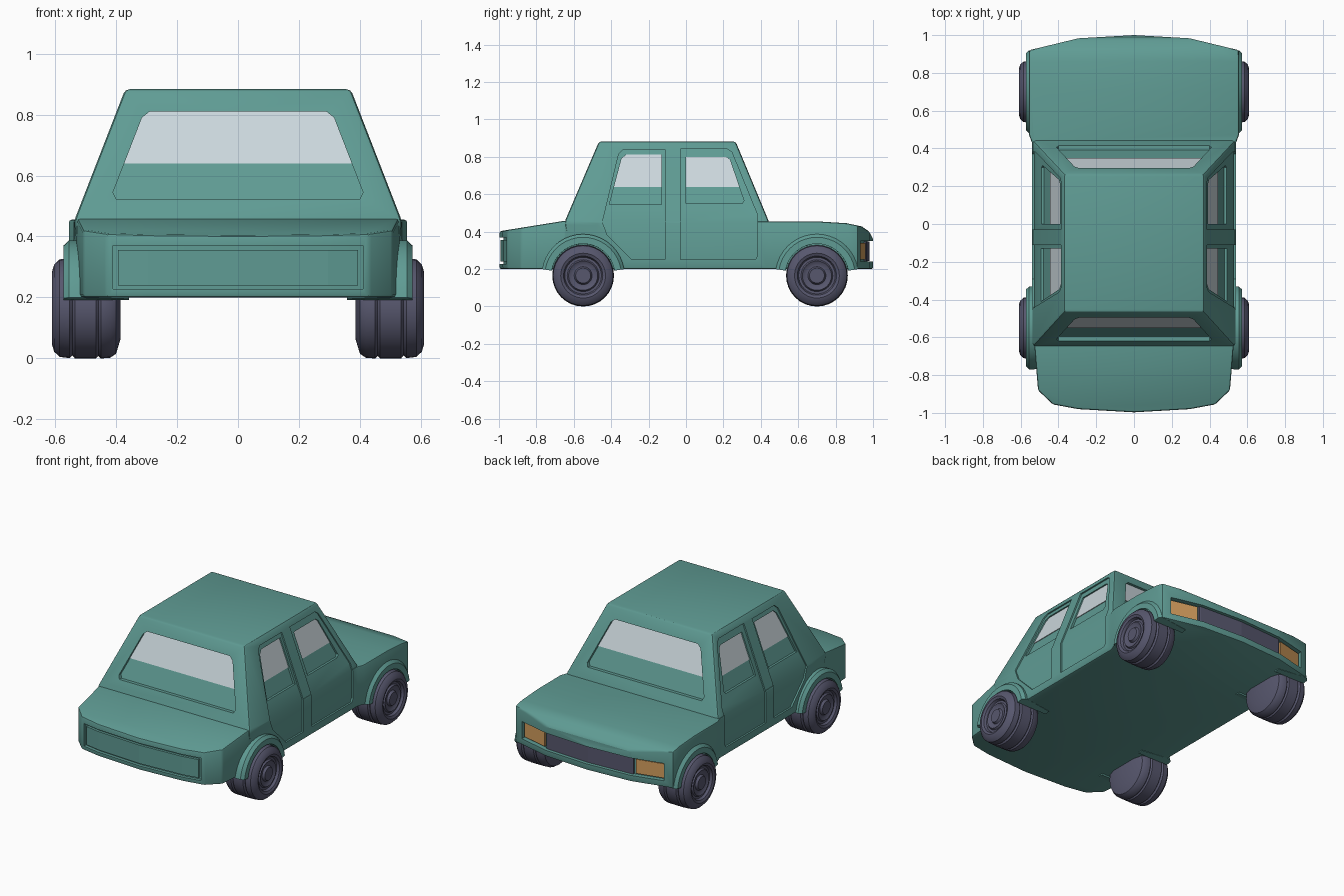
import bpy, bmesh, math
from mathutils import Vector

if "Cube" in bpy.data.objects:
    bpy.data.objects.remove(bpy.data.objects["Cube"])


def material(name, col):
    m = bpy.data.materials.new(name)
    m.diffuse_color = (*col, 1)
    m.use_nodes = True
    m.node_tree.nodes["Principled BSDF"].inputs["Base Color"].default_value = m.diffuse_color
    return m


GREEN = material("teal paint", (0.115, 0.33, 0.295))
DARK = material("dark rubber", (0.095, 0.095, 0.155))
GLASS = material("pale glass", (0.60, 0.68, 0.72))
AMBER = material("amber lamp", (0.65, 0.34, 0.11))


def finish(bm, name, mat):
    bmesh.ops.recalc_face_normals(bm, faces=bm.faces[:])
    me = bpy.data.meshes.new(name)
    bm.to_mesh(me)
    bm.free()
    ob = bpy.data.objects.new(name, me)
    bpy.context.collection.objects.link(ob)
    me.materials.append(mat)
    return ob


def activate(ob):
    bpy.ops.object.select_all(action='DESELECT')
    ob.select_set(True)
    bpy.context.view_layer.objects.active = ob


def smooth(ob, deg=30):
    activate(ob)
    bpy.ops.object.shade_smooth_by_angle(angle=math.radians(deg))


def boolean(ob, other, op):
    m = ob.modifiers.new("cut", 'BOOLEAN')
    m.operation, m.solver, m.object = op, 'EXACT', other
    activate(ob)
    bpy.ops.object.modifier_apply(modifier=m.name)
    bpy.data.objects.remove(other)


def bevel(ob, width):
    m = ob.modifiers.new("bevel", 'BEVEL')
    m.width, m.segments, m.limit_method = width, 2, 'ANGLE'
    m.angle_limit = math.radians(28)
    activate(ob)
    bpy.ops.object.modifier_apply(modifier=m.name)


def loft(rings, name, mat):
    """Closed skin through rings of equal length, with end caps."""
    bm = bmesh.new()
    vs = [[bm.verts.new(p) for p in r] for r in rings]
    for a, b in zip(vs, vs[1:]):
        n = len(a)
        for i in range(n):
            bm.faces.new((a[i], a[(i + 1) % n], b[(i + 1) % n], b[i]))
    bm.faces.new(vs[0])
    bm.faces.new(vs[-1])
    return finish(bm, name, mat)


def interp(t, pts):
    for (a, fa), (b, fb) in zip(pts, pts[1:]):
        if t <= b:
            return fa + (fb - fa) * (t - a) / (b - a)
    return pts[-1][1]


def prism(name, outline, axis, sign, surf, a, b, mat=GREEN, zmin=None):
    """Outline (u, z) wrapped on a body surface, between offsets a and b."""
    bm = bmesh.new()
    bm.faces.new([bm.verts.new((u, 0, z)) for u, z in outline])
    cuts = [((0, 0, 0.45), (0, 0, 1))]
    if axis == 'y':
        cuts += [((u, 0, 0), (1, 0, 0)) for u in (-0.295, 0, 0.295)]
    for co, no in cuts:
        bmesh.ops.bisect_plane(bm, geom=bm.verts[:] + bm.edges[:] + bm.faces[:], plane_co=co, plane_no=no)
    if zmin:
        bmesh.ops.bisect_plane(bm, geom=bm.verts[:] + bm.edges[:] + bm.faces[:],
                               plane_co=(0, 0, zmin), plane_no=(0, 0, 1), clear_inner=True)
    faces, old = bm.faces[:], bm.verts[:]
    rim = [e.verts[:] for e in bm.edges if len(e.link_faces) == 1]
    new = {v: bm.verts.new(v.co) for v in old}
    for f in faces:
        bm.faces.new([new[v] for v in reversed(f.verts[:])])
    for p, q in rim:
        bm.faces.new((p, q, new[q], new[p]))
    for v in old:
        u, z = v.co.x, v.co.z
        for w, d in ((v, a), (new[v], b)):
            s = sign * (surf(u, z) + d)
            w.co = (s, u, z) if axis == 'x' else (u, s, z)
    return finish(bm, name, mat)


# lower body: side profile intersected with the plan outline
profile = [(-1.1, 0.2), (-1.1, 0.39), (-1.0, 0.402), (-0.65, 0.458), (0.7, 0.455), (0.86, 0.445),
           (0.94, 0.428), (0.98, 0.40), (1.0, 0.36), (1.02, 0.2)]
plan = [(0, -0.997), (0.295, -0.98), (0.43, -0.955), (0.508, -0.88), (0.527, -0.65), (0.54, -0.4),
        (0.54, 0.43), (0.555, 0.47), (0.555, 0.92), (0.295, 0.983), (0, 1.0)]
full = plan + [(-x, y) for x, y in plan[-2:0:-1]]
body = loft([[(s, y, z) for y, z in profile] for s in (-0.7, 0.7)], "car_body", GREEN)
boolean(body, loft([[(x, y, h) for x, y in full] for h in (0, 0.7)], "plan", GREEN), 'INTERSECT')
bevel(body, 0.012)

# cabin
cabin = loft([[(sx * x, y, z) for sx, y in ((-1, y0), (1, y0), (1, y1), (-1, y1))]
              for x, y0, y1, z in ((0.52, -0.62, 0.42, 0.3), (0.538, -0.65, 0.445, 0.45),
                                   (0.37, -0.465, 0.265, 0.883))], "cabin", GREEN)
bevel(cabin, 0.014)
boolean(body, cabin, 'UNION')


def side(u, z):
    return 0.539 - 0.169 * max(0, z - 0.45) / 0.433


def tail_glass(u, z):
    return 0.65 - 0.185 * (z - 0.45) / 0.433


def nose_glass(u, z):
    return 0.445 - 0.18 * (z - 0.45) / 0.433


def tail(u, z):
    return interp(abs(u), [(0, 0.997), (0.295, 0.98), (0.43, 0.955)])


def nose(u, z):
    return interp(abs(u), [(0, 1.0), (0.295, 0.983), (0.555, 0.92)])


def box(u0, u1, z0, z1):
    return [(u0, z0), (u1, z0), (u1, z1), (u0, z1)]


def recess(outline, axis, sign, surf, depth):
    boolean(body, prism("cutter", outline, axis, sign, surf, 0.04, -depth), 'DIFFERENCE')


def window(name, outline, axis, sign, surf, depth):
    recess(outline, axis, sign, surf, depth)
    prism(name, outline, axis, sign, surf, 0.005 - depth, -depth - 0.002, GLASS, 0.64)


# doors and side windows
doors = {
    "front": ([(-0.03, 0.25), (0.37, 0.25), (0.382, 0.27), (0.382, 0.49), (0.245, 0.825), (0.22, 0.842), (-0.03, 0.842)],
              [(0.0, 0.55), (0.30, 0.55), (0.31, 0.565), (0.235, 0.785), (0.215, 0.80), (0.0, 0.80)]),
    "rear": ([(-0.112, 0.25), (-0.29, 0.25), (-0.42, 0.38), (-0.447, 0.45), (-0.36, 0.815), (-0.335, 0.84), (-0.112, 0.84)],
             [(-0.13, 0.545), (-0.41, 0.545), (-0.345, 0.79), (-0.32, 0.812), (-0.13, 0.812)]),
}
for sign, tag in ((1, "right"), (-1, "left")):
    for end, (door, pane) in doors.items():
        recess(door, 'x', sign, side, 0.01)
        window(f"{end}_{tag}_window", pane, 'x', sign, side, 0.024)

# end windows
screen = [(-0.40, 0.523), (0.40, 0.523), (0.41, 0.545), (0.315, 0.79), (0.29, 0.81),
          (-0.29, 0.81), (-0.315, 0.79), (-0.41, 0.545)]
window("tail_window", screen, 'y', -1, tail_glass, 0.022)
window("nose_window", screen, 'y', 1, nose_glass, 0.022)

# end panel and lamp recess
recess(box(-0.41, 0.41, 0.227, 0.37), 'y', -1, tail, 0.02)
prism("end_panel", box(-0.393, 0.393, 0.24, 0.356), 'y', -1, tail, -0.004, -0.022)
recess(box(-0.5, 0.5, 0.24, 0.35), 'y', 1, nose, 0.03)
prism("grille", box(-0.305, 0.305, 0.242, 0.348), 'y', 1, nose, -0.018, -0.032, DARK)
for s, tag in ((1, "right"), (-1, "left")):
    prism(f"{tag}_lamp", box(min(s * 0.32, s * 0.49), max(s * 0.32, s * 0.49), 0.25, 0.34),
          'y', 1, nose, -0.016, -0.032, AMBER)
smooth(body)

# wheels and wheel arches: sections (x, radius) turned about the axle
tyre = [(0.385, 0.01), (0.385, 0.10), (0.40, 0.15), (0.42, 0.163), (0.45, 0.165), (0.458, 0.157),
        (0.466, 0.165), (0.535, 0.165), (0.543, 0.155), (0.552, 0.164), (0.585, 0.16), (0.603, 0.143),
        (0.61, 0.12), (0.603, 0.105), (0.588, 0.098), (0.588, 0.085), (0.598, 0.078), (0.588, 0.062),
        (0.588, 0.048), (0.602, 0.04), (0.602, 0.005)]
arch = [(0.357, 0.168), (0.357, 0.20), (0.53, 0.222), (0.555, 0.222), (0.573, 0.205), (0.573, 0.17)]
for sign, tag in ((1, "right"), (-1, "left")):
    for end, y0 in (("front", -0.55), ("rear", 0.70)):
        def turn(x, r, t):
            return (sign * x, y0 + r * math.cos(t), 0.165 + r * math.sin(t))
        wheel = loft([[turn(x, r, i * math.tau / 32) for i in range(32)] for x, r in tyre],
                     f"{end}_{tag}_wheel", DARK)
        smooth(wheel, 35)
        t0 = math.radians(9)
        fender = loft([[turn(x, r, t0 + (math.pi - 2 * t0) * i / 18) for x, r in arch] for i in range(19)],
                      f"{end}_{tag}_wheel_arch", GREEN)
        smooth(fender)
